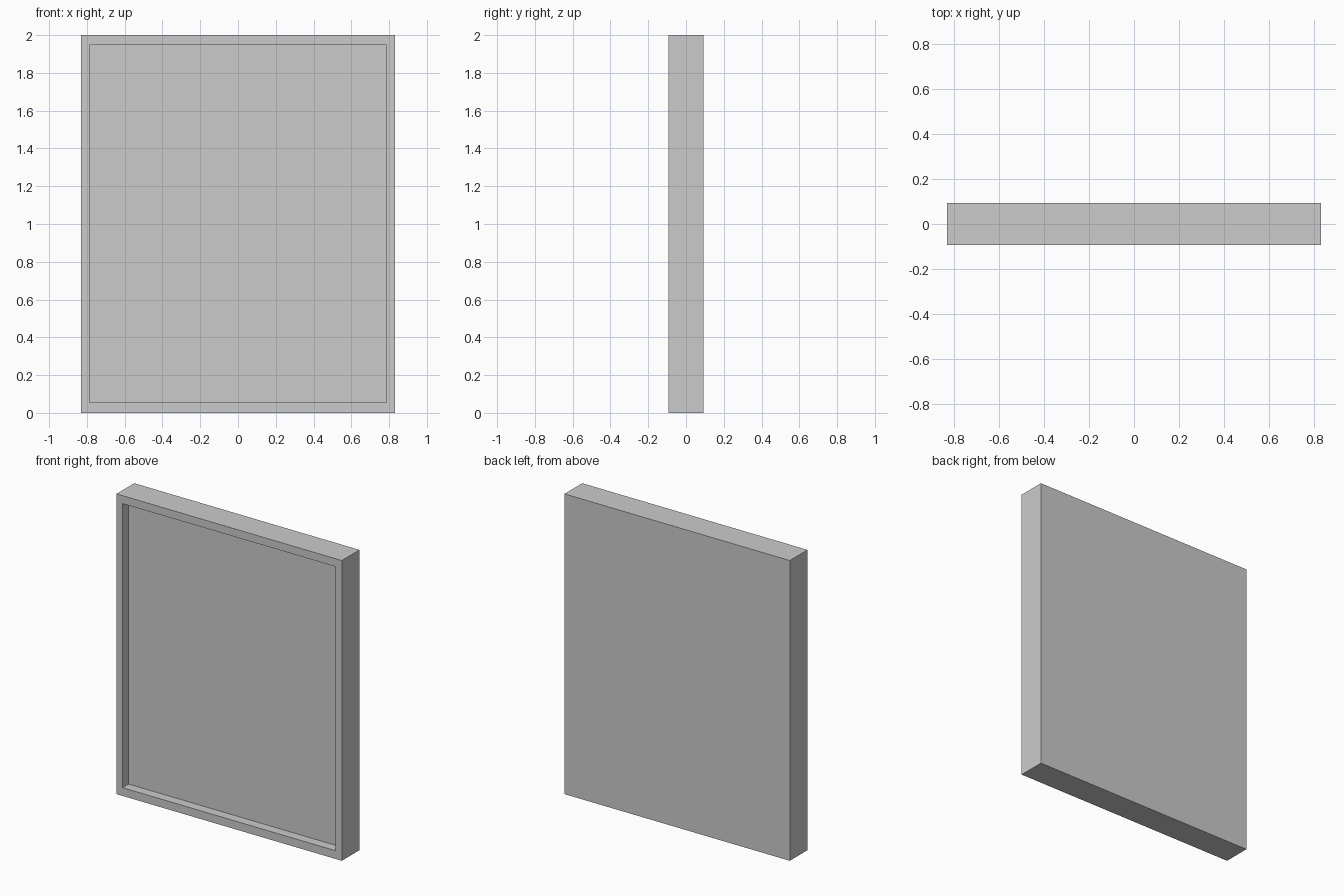
import bpy, bmesh
from mathutils import Matrix, Vector

if "Cube" in bpy.data.objects:
    bpy.data.objects.remove(bpy.data.objects["Cube"])

W, D, H = 1.66, 0.186, 2.0            # outer size
OPEN_X, OPEN_Z0, OPEN_Z1 = 0.785, 0.055, 1.947  # recess opening
RECESS = 0.063

bm = bmesh.new()

# Outer slab
bmesh.ops.create_cube(bm, size=1, matrix=Matrix.Translation((0, 0, H / 2)) @ Matrix.Diagonal((W, D, H, 1)))
bm.normal_update()
front = min(bm.faces, key=lambda f: f.calc_center_median().y)

# Border around the front recess
bmesh.ops.inset_individual(bm, faces=[front], thickness=0.045)
for v in front.verts:
    v.co.x = OPEN_X if v.co.x > 0 else -OPEN_X
    v.co.z = OPEN_Z1 if v.co.z > H / 2 else OPEN_Z0

# Push the panel back to form the recess walls
panel = bmesh.ops.extrude_discrete_faces(bm, faces=[front])["faces"][0]
bmesh.ops.translate(bm, verts=panel.verts[:], vec=Vector((0, RECESS, 0)))
bmesh.ops.recalc_face_normals(bm, faces=bm.faces[:])

mesh = bpy.data.meshes.new("framed_panel")
bm.to_mesh(mesh)
bm.free()
bpy.context.collection.objects.link(bpy.data.objects.new("framed_panel", mesh))
